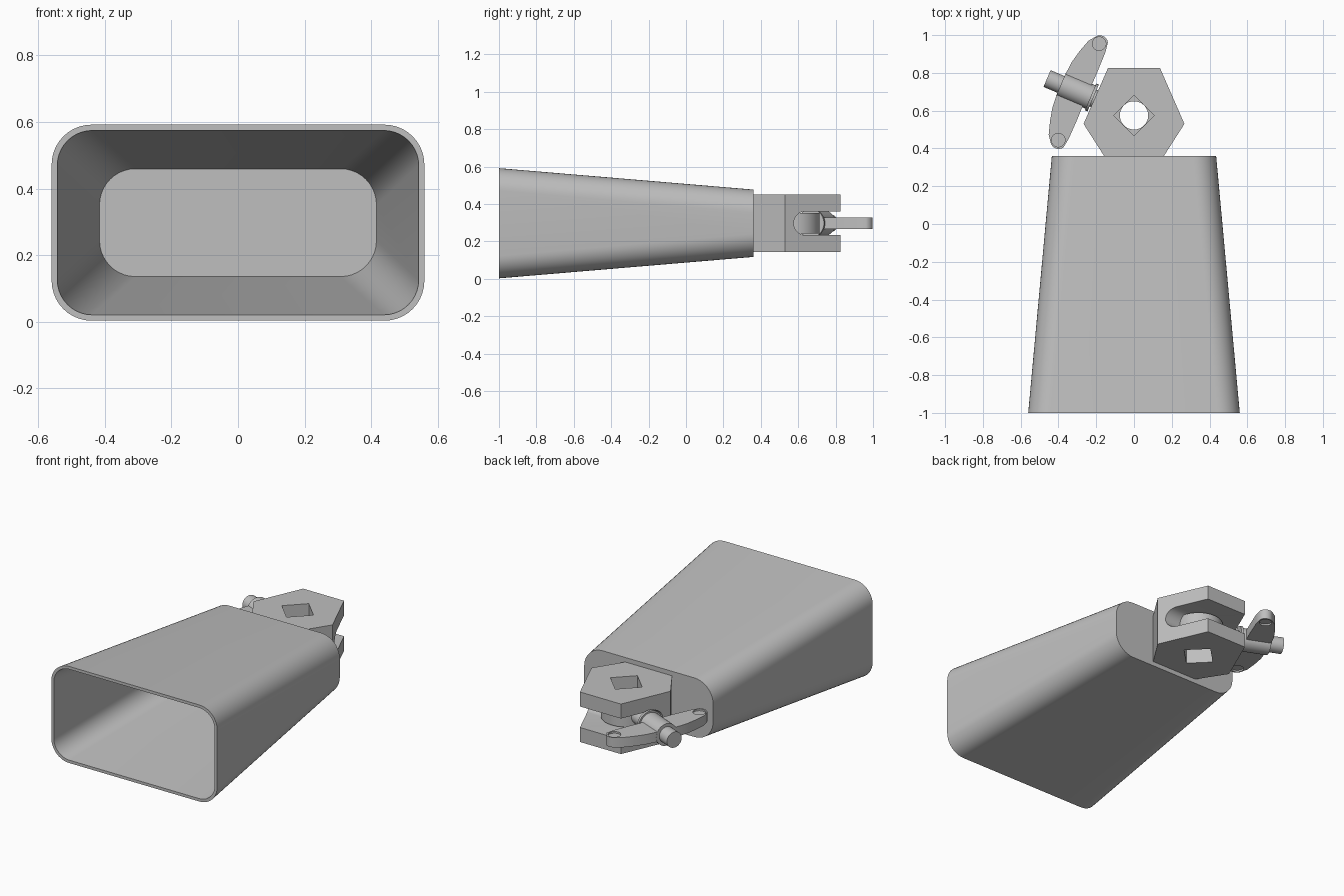
import bpy
import bmesh
from math import cos, sin, pi, atan2, radians
from mathutils import Matrix, Vector

if "Cube" in bpy.data.objects:
    bpy.data.objects.remove(bpy.data.objects["Cube"], do_unlink=True)

grey = bpy.data.materials.new("plain_grey")
grey.use_nodes = True
grey.diffuse_color = (0.52, 0.52, 0.52, 1)
grey.node_tree.nodes["Principled BSDF"].inputs["Base Color"].default_value = (0.52, 0.52, 0.52, 1)

MID = 0.2975  # height of the centre line


def make(name, bm, matrix=Matrix()):
    bm.transform(matrix)
    bmesh.ops.recalc_face_normals(bm, faces=bm.faces)
    mesh = bpy.data.meshes.new(name)
    bm.to_mesh(mesh)
    bm.free()
    mesh.materials.append(grey)
    obj = bpy.data.objects.new(name, mesh)
    bpy.context.collection.objects.link(obj)
    return obj


def prism(name, points, z0, z1, matrix=Matrix()):
    bm = bmesh.new()
    low, high = ([bm.verts.new((x, y, z)) for x, y in points] for z in (z0, z1))
    bm.faces.new(low)
    bm.faces.new(high)
    for i in range(len(points)):
        j = (i + 1) % len(points)
        bm.faces.new((low[i], low[j], high[j], high[i]))
    return make(name, bm, matrix)


def arc(cx, cy, r, start, end, n):
    steps = [radians(start + (end - start) * i / n) for i in range(n + 1)]
    return [(cx + r * cos(t), cy + r * sin(t)) for t in steps]


def circle(r, n=40, cx=0, cy=0):
    return arc(cx, cy, r, 0, 360, n)[:-1]


def cut(obj, *cutters):
    for cutter in cutters:
        mod = obj.modifiers.new("cut", "BOOLEAN")
        mod.operation, mod.solver, mod.object = "DIFFERENCE", "EXACT", cutter
    graph = bpy.context.evaluated_depsgraph_get()
    mesh = bpy.data.meshes.new_from_object(obj.evaluated_get(graph))
    obj.modifiers.clear()
    obj.data = mesh
    for cutter in cutters:
        bpy.data.objects.remove(cutter, do_unlink=True)


# Hollow tapered bell with rounded corners, open at the front
def rounded_loop(bm, y, hx, hz, r):
    pts = []
    for sx, sz, a in ((1, 1, 0), (-1, 1, 90), (-1, -1, 180), (1, -1, 270)):
        pts += arc(sx * (hx - r), sz * (hz - r), r, a, a + 90, 10)
    return [bm.verts.new((x, y, z + MID)) for x, z in pts]


bm = bmesh.new()
loops = [rounded_loop(bm, *spec) for spec in (
    (0.36, 0.435, 0.18, 0.125), (-1, 0.56, 0.2945, 0.12),
    (-1, 0.543, 0.277, 0.105), (0.34, 0.416, 0.162, 0.108))]
for a, b in zip(loops, loops[1:]):
    for i in range(len(a)):
        j = (i + 1) % len(a)
        bm.faces.new((a[i], a[j], b[j], b[i]))
bm.faces.new(loops[0])
bm.faces.new(loops[-1])
bell = make("bell_body", bm)

# Six-sided clamp block with a sideways slot and a square rod hole
half = [(0.155, 0.355), (0.267, 0.53), (0.138, 0.825)]
clamp = prism("clamp_block", half + [(-x, y) for x, y in reversed(half)], 0.145, 0.45)
side = Matrix(((0, 0, 1, 0), (1, 0, 0, 0), (0, 1, 0, 0), (0, 0, 0, 1)))
slot_outline = arc(0.64, MID, 0.064, 90, 270, 16) + [(1, MID - 0.064), (1, MID + 0.064)]
slot = prism("slot_cutter", slot_outline, -0.5, 0.5, side)
rod_hole = prism("rod_hole_cutter", circle(0.107, 4, 0, 0.575), 0, 1)
cut(clamp, slot, rod_hole)

# Eye bolt: ring around the rod hole with a shaft pointing out and back
frame = Matrix.Translation((0, 0.575, MID)) @ Matrix.Rotation(atan2(0.39, -0.92), 4, "Z")
eye = prism("eye_bolt_ring", circle(0.14), -0.055, 0.055, frame)
cut(eye, prism("eye_cutter", circle(0.075), -0.2, 0.2, frame))
along = frame @ Matrix.Rotation(pi / 2, 4, "Y")
shaft = prism("eye_bolt_shaft", circle(0.048, 32), 0.125, 0.50, along)

# Wing nut: flange, hub and two curved arms
flange = prism("wing_nut_flange", circle(0.077, 32), 0.235, 0.25, along)
hub = prism("wing_nut_hub", circle(0.067, 32), 0.25, 0.42, along)
wing_half = [(0.27, 0), (0.268, 0.14), (0.27, 0.25)]
wing_half += arc(0.315, 0.28, 0.043, 150, 30, 8)
wing_half += [(0.376, 0.27), (0.398, 0.2), (0.414, 0.13), (0.419, 0.06)]
wing = prism("wing_nut_arms", wing_half + [(x, -y) for x, y in reversed(wing_half[1:])],
             -0.03, 0.03, frame)
dimples = [prism("dimple_cutter", circle(0.036, 24, 0.318, s * 0.277), z, z + 0.04, frame)
           for s in (-1, 1) for z in (0.02, -0.06)]
cut(wing, *dimples)

# Smooth curved sides, keep edges sharp
bpy.ops.object.select_all(action="DESELECT")
parts = (bell, clamp, eye, shaft, flange, hub, wing)
for obj in parts:
    obj.select_set(True)
bpy.context.view_layer.objects.active = bell
bpy.ops.object.shade_smooth_by_angle(angle=radians(30))
